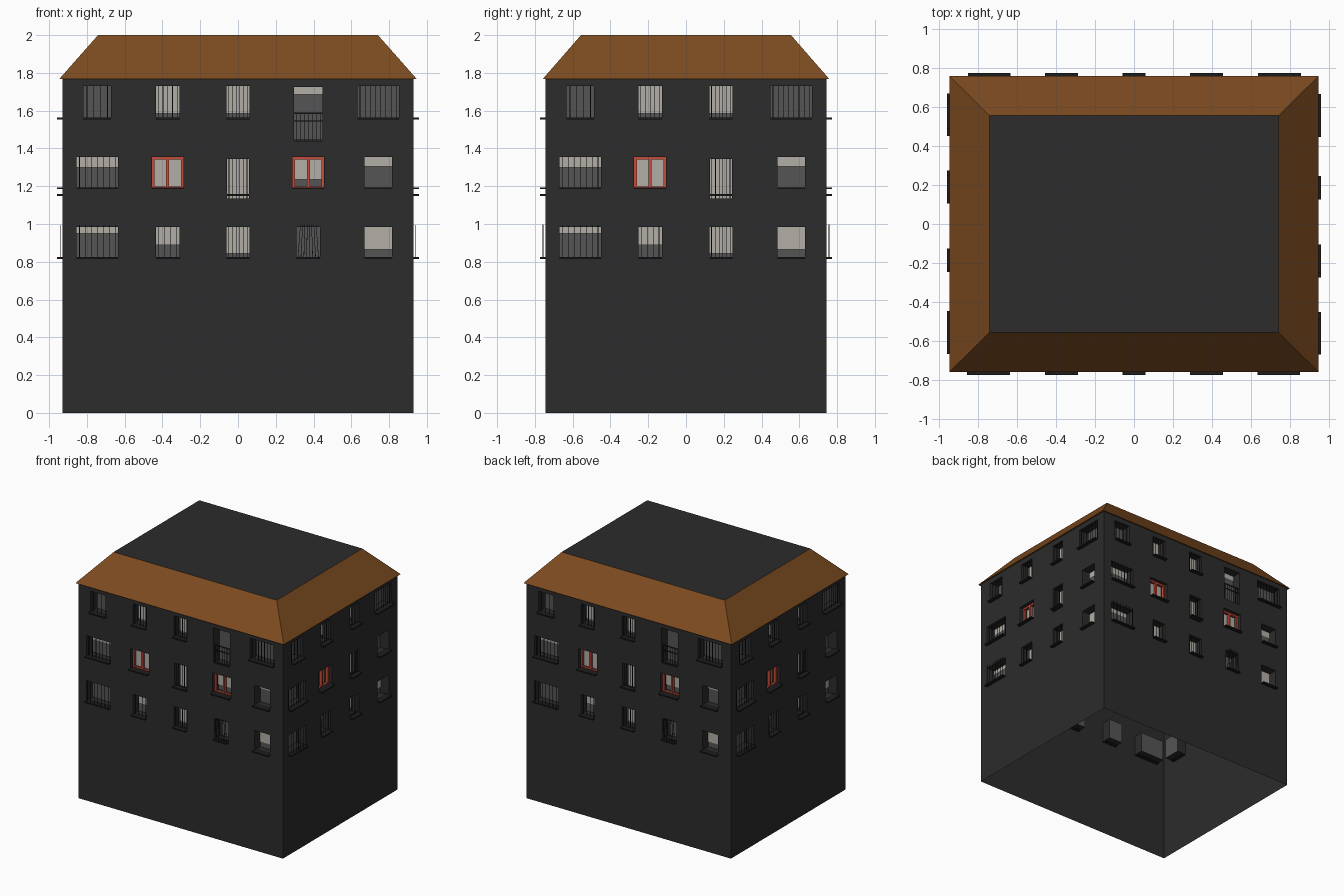
import bpy, bmesh
from math import radians

if "Cube" in bpy.data.objects:
    bpy.data.objects.remove(bpy.data.objects["Cube"])

def material(name, rgb):
    m = bpy.data.materials.new(name)
    m.diffuse_color = (*rgb, 1)
    m.use_nodes = True
    m.node_tree.nodes["Principled BSDF"].inputs["Base Color"].default_value = m.diffuse_color
    return m

DARK = material("dark_wall", (0.025, 0.025, 0.025))
BLACK = material("black_iron", (0.012, 0.012, 0.012))
GLASS = material("grey_glass", (0.09, 0.09, 0.09))
BLIND = material("pale_blind", (0.45, 0.42, 0.38))
RED = material("red_paint", (0.6, 0.07, 0.04))
ROOF = material("brown_roof", (0.2, 0.07, 0.014))

WALL_TOP, DEPTH, OUT = 1.77, 0.08, 0.028

def quad(bm, *pts):
    bm.faces.new([bm.verts.new(p) for p in pts])

def box(bm, x0, x1, y0, y1, z0, z1):
    lo = [bm.verts.new(p) for p in ((x0, y0, z0), (x1, y0, z0), (x1, y1, z0), (x0, y1, z0))]
    hi = [bm.verts.new((v.co.x, v.co.y, z1)) for v in lo]
    bm.faces.new(lo[::-1])
    bm.faces.new(hi)
    for i in range(4):
        j = (i + 1) % 4
        bm.faces.new((lo[i], lo[j], hi[j], hi[i]))

def panel(bm, x0, x1, y, z0, z1):
    quad(bm, (x0, y, z0), (x1, y, z0), (x1, y, z1), (x0, y, z1))

def finish(bm, name, mat, angles=(0,)):
    mesh = bpy.data.meshes.new(name)
    bmesh.ops.remove_doubles(bm, verts=bm.verts, dist=1e-5)
    bm.to_mesh(mesh)
    bm.free()
    mesh.materials.append(mat)
    for a in angles:
        ob = bpy.data.objects.new(name, mesh)
        ob.rotation_euler.z = radians(a)
        bpy.context.collection.objects.link(ob)

# Windows: column, row, width, bottom, top, blind bottom, bar count, style
WINDOWS = [
    (1, 3, 0.145, 1.56, 1.73, None, 4, "bars"),
    (2, 3, 0.125, 1.56, 1.73, 1.585, 5, "bars"),
    (3, 3, 0.12, 1.56, 1.73, 1.585, 6, "bars"),
    (4, 3, 0.15, 1.44, 1.725, 1.685, 7, "rail"),
    (5, 3, 0.22, 1.56, 1.73, None, 8, "bars"),
    (1, 2, 0.22, 1.19, 1.355, 1.30, 7, "bars"),
    (2, 2, 0.168, 1.19, 1.355, 1.19, 0, "red"),
    (3, 2, 0.115, 1.135, 1.345, 1.135, 6, "tall"),
    (4, 2, 0.168, 1.19, 1.355, 1.235, 0, "red"),
    (5, 2, 0.145, 1.19, 1.355, 1.305, 0, "plain"),
    (1, 1, 0.22, 0.82, 0.985, 0.95, 7, "outside"),
    (2, 1, 0.125, 0.82, 0.985, 0.89, 4, "bars"),
    (3, 1, 0.12, 0.82, 0.985, 0.845, 6, "bars"),
    (4, 1, 0.125, 0.82, 0.985, None, 8, "fan"),
    (5, 1, 0.145, 0.82, 0.985, 0.865, 0, "plain"),
]

def facade(name, half, d, columns, angles):
    holes = [(columns[w[0]] - w[2] / 2, columns[w[0]] + w[2] / 2, *w[3:])
             for w in WINDOWS if w[0] in columns]
    parts = {k: bmesh.new() for k in ("wall", "reveals", "glass", "blinds", "sills", "bars", "red_frames")}
    y, back = -d, -d + DEPTH

    # Wall sheet cut into cells, leaving the openings out
    xs = sorted({-half, half} | {h[0] for h in holes} | {h[1] for h in holes})
    zs = sorted({0, WALL_TOP} | {h[2] for h in holes} | {h[3] for h in holes})
    for a, b in zip(xs, xs[1:]):
        for s, t in zip(zs, zs[1:]):
            cx, cz = (a + b) / 2, (s + t) / 2
            if not any(h[0] < cx < h[1] and h[2] < cz < h[3] for h in holes):
                panel(parts["wall"], a, b, y, s, t)

    for x0, x1, z0, z1, blind, count, style in holes:
        # Recess sides, glass and half-lowered blind
        ring = [(x0, z0), (x1, z0), (x1, z1), (x0, z1)]
        for (a, s), (b, t) in zip(ring, ring[1:] + ring[:1]):
            quad(parts["reveals"], (a, y, s), (a, back, s), (b, back, t), (b, y, t))
        panel(parts["glass"], x0, x1, back, z0, z1)
        if blind is not None:
            panel(parts["blinds"], x0, x1, back - 0.008, blind, z1)
        # Sill
        if style != "rail":
            zc = 1.155 if style == "tall" else z0
            box(parts["sills"], x0, x1, y - OUT, y + 0.03, zc - 0.006, zc + 0.004)
        # Iron bars
        bars, r = parts["bars"], 0.0016
        by = y - 0.012 if style in ("outside", "fan") else y + 0.01
        top = {"rail": 1.59, "outside": 0.995, "fan": 0.998}.get(style, z1)
        for i in range(count):
            f = (i + 0.5) / count
            bx = x0 + f * (x1 - x0)
            if style == "fan":
                mid = (x0 + x1) / 2
                start = len(bars.verts)
                box(bars, bx - r, bx + r, by - r, by + r, z0, top)
                bars.verts.ensure_lookup_table()
                for v in bars.verts[start + 4:]:
                    v.co.x = mid + (v.co.x - mid) * 0.75
            else:
                box(bars, bx - r, bx + r, by - r, by + r, z0, top)
        if style == "rail":
            for zr in (z0 + 0.004, (z0 + top) / 2 + 0.03, top - 0.004):
                box(bars, x0, x1, by - 0.003, by + 0.003, zr - 0.003, zr + 0.003)
        # Red casement frame with a centre post
        if style == "red":
            f, w, mid = parts["red_frames"], 0.014, (x0 + x1) / 2
            f0, f1 = y + 0.03, y + 0.05
            for a, b, s, t in ((x0, x0 + w, z0, z1), (x1 - w, x1, z0, z1),
                               (mid - 0.008, mid + 0.008, z0, z1),
                               (x0 + w, x1 - w, z1 - w, z1), (x0 + w, x1 - w, z0, z0 + 0.009)):
                box(f, a, b, f0, f1, s, t)

    mats = dict(wall=DARK, reveals=DARK, glass=GLASS, blinds=BLIND,
                sills=BLACK, bars=BLACK, red_frames=RED)
    for key, bm in parts.items():
        finish(bm, f"{name}_{key}", mats[key], angles)

HX, HY = 0.93, 0.745
facade("long_side", HX, HY, {1: -0.745, 2: -0.372, 3: 0, 4: 0.372, 5: 0.742}, (0, 180))
facade("short_side", HY, HX, {1: -0.56, 2: -0.19, 3: 0.185, 5: 0.557}, (90, 270))

# Sloping roof skirt with its eaves underside, and the flat roof deck
def rect(hx, hy, z):
    return [(-hx, -hy, z), (hx, -hy, z), (hx, hy, z), (-hx, hy, z)]

skirt = bmesh.new()
eave, deck, inner = rect(0.947, 0.759, 1.767), rect(0.741, 0.556, 2.0), rect(HX, HY, 1.77)
for i in range(4):
    j = (i + 1) % 4
    quad(skirt, eave[i], eave[j], deck[j], deck[i])
    quad(skirt, inner[i], inner[j], eave[j], eave[i])
finish(skirt, "roof_skirt", ROOF)
top = bmesh.new()
quad(top, *deck)
finish(top, "roof_deck", DARK)
